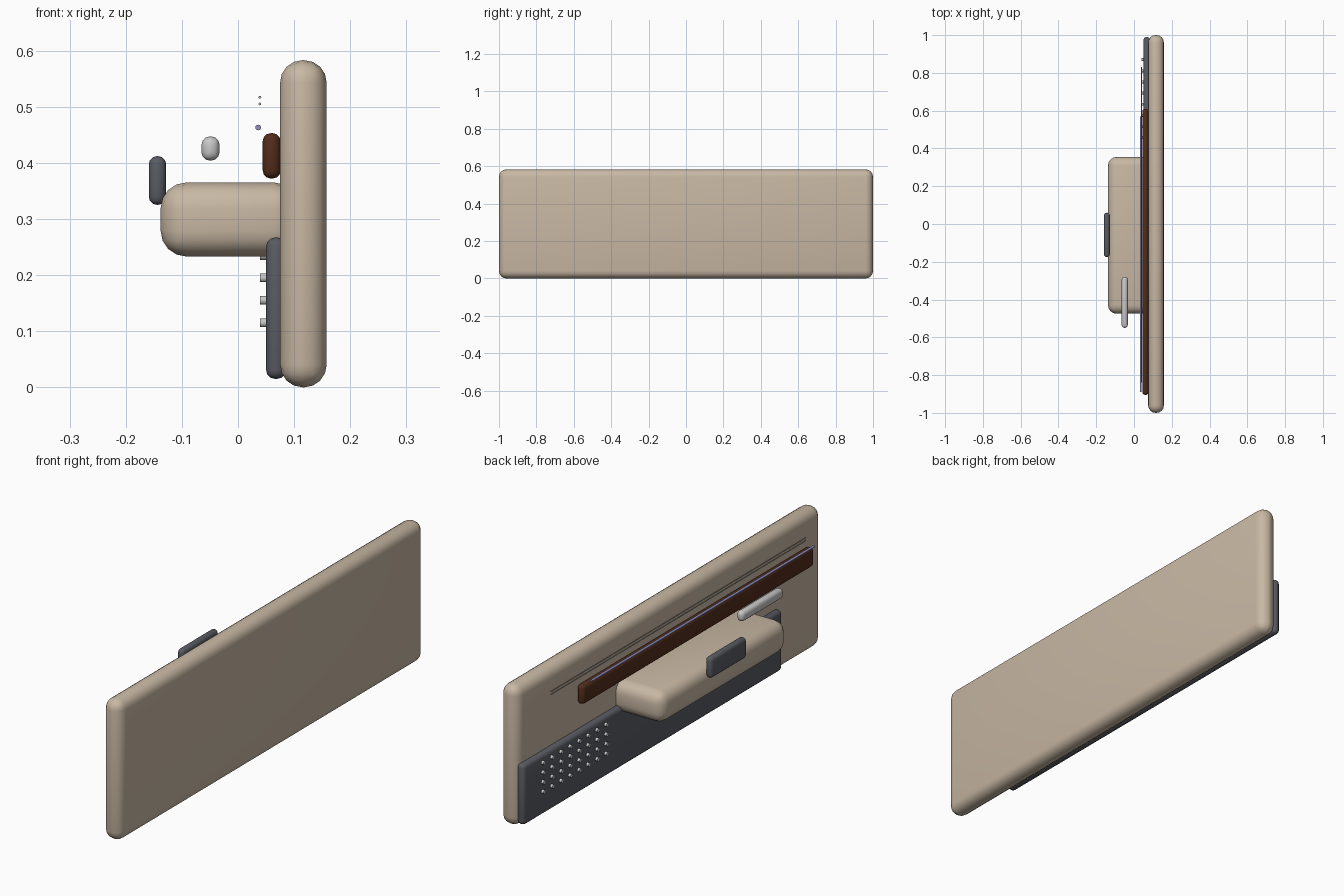
import bpy, math

if "Cube" in bpy.data.objects:
    bpy.data.objects.remove(bpy.data.objects["Cube"])


def material(name, rgb):
    m = bpy.data.materials.new(name)
    m.diffuse_color = (*rgb, 1)
    m.use_nodes = True
    m.node_tree.nodes["Principled BSDF"].inputs["Base Color"].default_value = m.diffuse_color
    return m


TAN = material("tan_leather", (0.58, 0.48, 0.37))
SLATE = material("dark_slate", (0.10, 0.106, 0.125))
BROWN = material("dark_wood", (0.085, 0.026, 0.011))
SILVER = material("silver", (0.58, 0.58, 0.58))
LAVENDER = material("lavender_light", (0.27, 0.27, 0.52))
THREAD = material("thread", (0.45, 0.40, 0.33))


def finish(ob, name, mat):
    ob.name = name
    ob.data.materials.append(mat)
    bpy.ops.object.shade_smooth_by_angle(angle=math.radians(40))
    return ob


def rounded_box(name, x, y, z, radius, mat, segments=3):
    """Bevelled box from (min, max) ranges."""
    bpy.ops.mesh.primitive_cube_add(
        size=1, location=[sum(r) / 2 for r in (x, y, z)])
    ob = bpy.context.object
    ob.scale = [r[1] - r[0] for r in (x, y, z)]
    bpy.ops.object.transform_apply(location=False, rotation=False, scale=True)
    b = ob.modifiers.new("bevel", 'BEVEL')
    b.width = radius
    b.segments = segments
    b.limit_method = 'NONE'
    bpy.ops.object.modifier_apply(modifier="bevel")
    return finish(ob, name, mat)


def rod(name, centre, radius, length, axis, mat, sides=12):
    rot = (math.pi / 2, 0, 0) if axis == 'Y' else (0, math.pi / 2, 0)
    bpy.ops.mesh.primitive_cylinder_add(
        vertices=sides, radius=radius, depth=length, location=centre, rotation=rot)
    return finish(bpy.context.object, name, mat)


# main door panel, armrest and lower pocket
rounded_box("door_panel", (0.075, 0.158), (-1, 1), (0, 0.583), 0.040, TAN, 4)
rounded_box("armrest", (-0.138, 0.110), (-0.475, 0.355), (0.233, 0.365), 0.046, TAN, 4)
rounded_box("lower_pocket", (0.050, 0.086), (-0.705, 0.99), (0.015, 0.267), 0.016, SLATE)

# trim strip, switch plate and door handle
rounded_box("trim_strip", (0.044, 0.076), (-0.905, 0.61), (0.372, 0.453), 0.0145, BROWN)
rounded_box("switch_plate", (-0.159, -0.128), (-0.175, 0.06), (0.325, 0.412), 0.0145, SLATE)
rounded_box("door_handle", (-0.065, -0.033), (-0.55, -0.28), (0.404, 0.447), 0.0145, SILVER)

# ambient light line and twin stitching above the trim
rod("ambient_light", (0.036, -0.16, 0.463), 0.005, 1.46, 'Y', LAVENDER)
for i, z in enumerate((0.505, 0.517)):
    rod(f"stitch_line_{i}", (0.039, -0.005, z), 0.0025, 1.67, 'Y', THREAD, 8)

# speaker grille studs
for col in range(8):
    for row in range(4):
        rod(f"speaker_stud_{col}_{row}",
            (0.0465, 0.87 - 0.059 * col, 0.115 + 0.04 * row),
            0.0078, 0.015, 'X', SILVER, 12)
